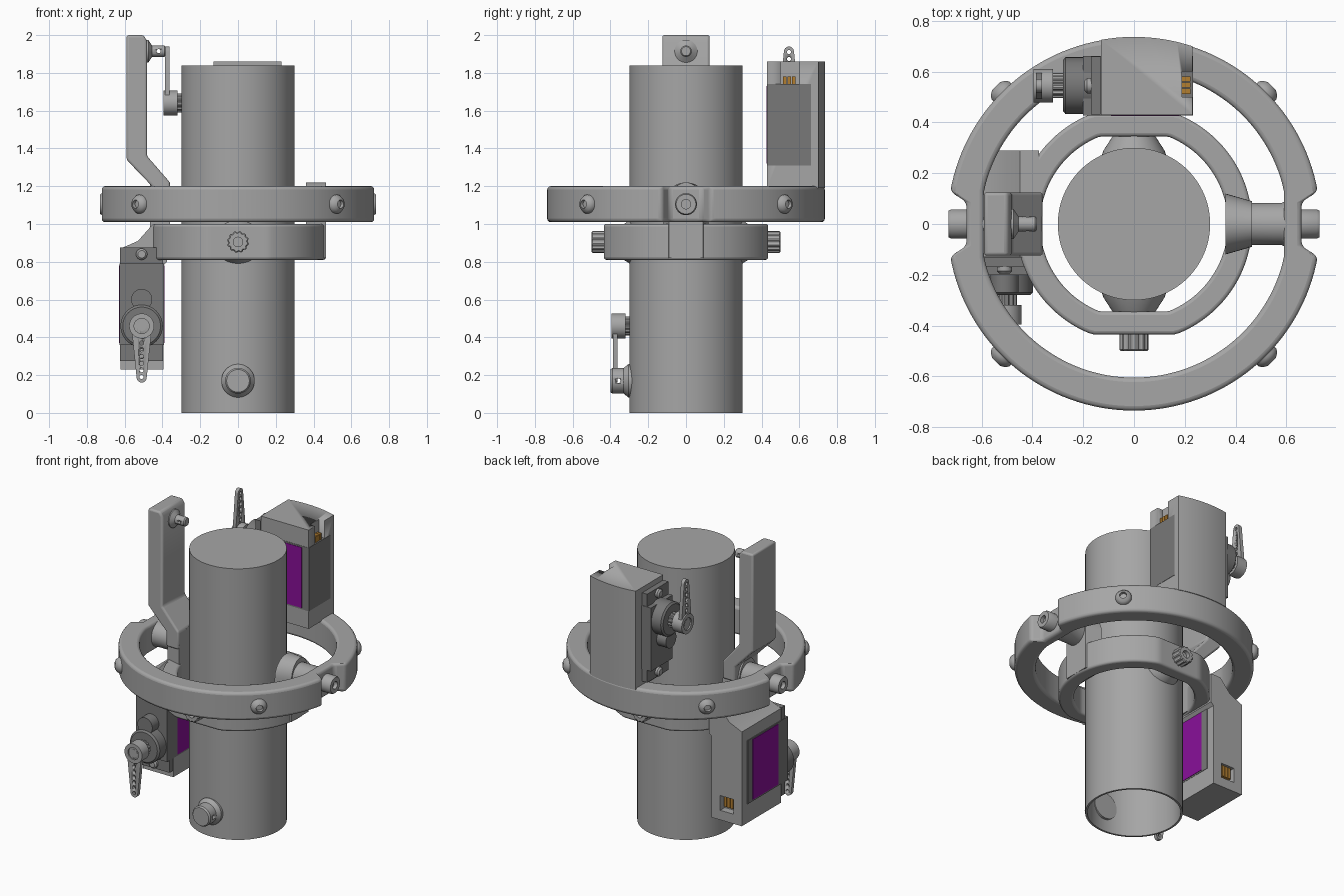
import bpy, bmesh
from math import sin, cos, pi, radians
from mathutils import Vector

cube = bpy.data.objects.get("Cube")
if cube:
    bpy.data.objects.remove(cube, do_unlink=True)


def material(name, rgb):
    m = bpy.data.materials.new(name)
    m.use_nodes = True
    m.diffuse_color = (*rgb, 1)
    m.node_tree.nodes["Principled BSDF"].inputs["Base Color"].default_value = (*rgb, 1)
    return m


GREY = material("light grey", (0.38, 0.38, 0.38))
DARK = material("dark grey", (0.19, 0.19, 0.19))
PURPLE = material("purple", (0.25, 0.005, 0.32))
BRASS = material("brass", (0.45, 0.21, 0.03))


def finish(name, bm, mat, bevel=0):
    bmesh.ops.recalc_face_normals(bm, faces=bm.faces)
    mesh = bpy.data.meshes.new(name)
    bm.to_mesh(mesh)
    bm.free()
    mesh.materials.append(mat)
    mesh.shade_smooth()
    mesh.set_sharp_from_angle(angle=radians(32))
    ob = bpy.data.objects.new(name, mesh)
    bpy.context.scene.collection.objects.link(ob)
    if bevel:
        mod = ob.modifiers.new("soft edges", "BEVEL")
        mod.width, mod.segments = bevel, 3
        mod.limit_method, mod.angle_limit = "ANGLE", radians(35)
    return ob


def prism(name, pts, lo, hi, place, mat, bevel=0):
    """Extrude an outline (b, c) along a, placed by a frame function."""
    bm = bmesh.new()
    ends = [[bm.verts.new(place(a, b, c)) for b, c in pts] for a in (lo, hi)]
    for loop in ends:
        bm.faces.new(loop)
    for i in range(len(pts)):
        j = (i + 1) % len(pts)
        bm.faces.new((ends[0][i], ends[0][j], ends[1][j], ends[1][i]))
    return finish(name, bm, mat, bevel)


def rect(b0, b1, c0, c1):
    return [(b0, c0), (b1, c0), (b1, c1), (b0, c1)]


def rod(name, origin, axis, profile, mat=GREY, seg=48, knurl=0):
    """Turn a profile of (distance, radius) points around an axis."""
    origin, axis = Vector(origin), Vector(axis).normalized()
    u = axis.orthogonal().normalized()
    v = axis.cross(u)
    bm = bmesh.new()
    rows = []
    for d, r in profile:
        row = []
        for i in range(seg if r else 1):
            t = 2 * pi * i / seg
            k = r - knurl * (i % 4 > 1) if r > 0.04 else r
            row.append(bm.verts.new(origin + axis * d + (u * cos(t) + v * sin(t)) * k))
        rows.append(row)
    for p, q in zip(rows, rows[1:]):
        for i in range(seg):
            j = (i + 1) % seg
            quad = [p[i % len(p)], p[j % len(p)], q[j % len(q)], q[i % len(q)]]
            bm.faces.new(list(dict.fromkeys(quad)))
    return finish(name, bm, mat)


def ring(name, outer, inner, z0, z1, bevel, seg=144):
    """Flat ring whose radii are functions of the angle."""
    bm = bmesh.new()
    loops = []
    for radius, z in ((outer, z0), (outer, z1), (inner, z1), (inner, z0)):
        ang = [2 * pi * i / seg for i in range(seg)]
        loops.append([bm.verts.new((radius(t) * cos(t), radius(t) * sin(t), z)) for t in ang])
    for k in range(4):
        p, q = loops[k], loops[(k + 1) % 4]
        for i in range(seg):
            j = (i + 1) % seg
            bm.faces.new((p[i], p[j], q[j], q[i]))
    return finish(name, bm, GREY, bevel)


def cut(ob, cutter):
    mod = ob.modifiers.new("cut", "BOOLEAN")
    mod.object, mod.operation, mod.solver = cutter, "DIFFERENCE", "EXACT"
    bpy.context.view_layer.objects.active = ob
    bpy.ops.object.modifier_apply(modifier=mod.name)
    bpy.data.objects.remove(cutter, do_unlink=True)


along_z = lambda a, b, c: (b, c, a)
along_y = lambda a, b, c: (b, a, c)
along_x = lambda a, b, c: (a, b, c)

# Tube, open at the bottom, with its control pin
rod("tube", (0, 0, 0), (0, 0, 1),
    [(1.84, 0), (1.84, 0.3), (0, 0.3), (0, 0.287), (1.8, 0.287), (1.8, 0)], seg=96)
pin = rod("tube_pin", (0, 0, 0.17), (0, -1, 0),
          [(0.27, 0), (0.27, 0.088), (0.305, 0.088), (0.33, 0.068), (0.39, 0.068), (0.4, 0.06), (0.4, 0)])
cut(pin, rod("pin_cutter", (-0.2, -0.36, 0.17), (1, 0, 0), [(0, 0), (0, 0.013), (0.4, 0.013), (0.4, 0)], seg=16))


# Gimbal rings
def outer_edge(t):
    off = min(abs(t - k * pi) for k in range(3))
    return 0.66 / cos(off) if off < 0.14 else 0.735


def inner_edge(t):
    return min(0.605, 0.59 / max(abs(cos(t)), 0.1))


ring("outer_ring", outer_edge, inner_edge, 1.01, 1.2, 0.018)
ring("inner_ring", lambda t: min(0.465, 0.435 / max(abs(sin(t)), 0.1)),
     lambda t: min(0.37, 0.345 / max(abs(sin(t)), 0.1)), 0.81, 1.0, 0.014)

# Pivots, lugs and bolts, mirrored on both sides
SOCKET = [(0.5, 0.025), (0.475, 0.025), (0.475, 0)]
for s, side in ((1, "left"), (-1, "right")):
    rod(side + "_outer_pivot", (0, 0, 1.105), (s, 0, 0),
        [(0.44, 0), (0.44, 0.082), (0.58, 0.082), (0.6, 0.092), (0.63, 0.092), (0.63, 0)])
    rod(side + "_outer_bolt", (s * 0.23, 0, 1.105), (s, 0, 0),
        [(0.4, 0), (0.4, 0.058), (0.49, 0.058), (0.5, 0.052)] + SOCKET)
    arch = [(-0.12, 0.82), (0.12, 0.82)] + [(0.12 * cos(pi * i / 20), 1.1 + 0.12 * sin(pi * i / 20)) for i in range(21)]
    lug = prism(side + "_lug", arch, s * 0.36, s * 0.465, along_x, GREY)
    for v in lug.data.vertices:
        if abs(v.co.x) > 0.4:
            v.co.y *= 0.75
for s, side in ((1, "back"), (-1, "front")):
    rod(side + "_inner_pivot", (0, 0, 0.905), (0, s, 0),
        [(0.26, 0), (0.26, 0.13), (0.29, 0.12), (0.352, 0.08), (0.352, 0)])
    rod(side + "_inner_bolt", (0, 0, 0.905), (0, s, 0),
        [(0.42, 0), (0.42, 0.058), (0.495, 0.058), (0.5, 0.052)] + SOCKET, knurl=0.006)
for k in range(4):
    t = pi / 4 + k * pi / 2
    rod("ring_screw_%d" % k, (0, 0, 1.105), (cos(t), sin(t), 0),
        [(0.71, 0), (0.71, 0.05), (0.742, 0.05), (0.758, 0.04), (0.768, 0.022), (0.75, 0.02), (0.75, 0)])

# Control arm with its pin
prism("control_arm", [(-0.59, 2.0), (-0.5, 2.0), (-0.482, 1.97), (-0.482, 1.36), (-0.36, 1.22), (-0.36, 1.1),
                      (-0.455, 1.1), (-0.455, 1.2), (-0.59, 1.34)], -0.125, 0.125, along_y, GREY, 0.012)
arm_pin = rod("arm_pin", (0, 0, 1.915), (-1, 0, 0),
              [(0.5, 0), (0.5, 0.06), (0.475, 0.06), (0.455, 0.03), (0.39, 0.03), (0.383, 0.024), (0.383, 0)])
cut(arm_pin, rod("arm_cutter", (-0.42, -0.2, 1.915), (0, 1, 0), [(0, 0), (0, 0.011), (0.4, 0.011), (0.4, 0)], seg=16))


# Servo: a runs towards the horn, b outwards, c towards the horn tip
def servo(name, place):
    axis = Vector(place(1, 0, 0)) - Vector(place(0, 0, 0))
    prism(name + "_body", rect(-0.117, 0.117, -0.215, 0.215), -0.232, 0.2, place, DARK)
    prism(name + "_flange", rect(-0.114, 0.114, -0.3, 0.3), 0.132, 0.17, place, DARK)
    for s, face in ((-1, "inner"), (1, "outer")):
        prism(name + "_label_" + face, rect(s * 0.116, s * 0.12, -0.205, 0.205), -0.18, 0.09, place, PURPLE)
    for c in (-0.265, 0.265):
        rod(name + "_ear_screw", place(0, 0, c), axis,
            [(0.16, 0), (0.16, 0.03), (0.185, 0.03), (0.195, 0.02), (0.195, 0)], seg=24)
    hub = place(0, 0, 0.115)
    rod(name + "_gear_case", hub, axis, [(0.15, 0), (0.15, 0.112), (0.27, 0.112), (0.28, 0.1), (0.28, 0)], DARK)
    rod(name + "_gear_bump", place(0, 0, -0.025), axis, [(0.15, 0), (0.15, 0.056), (0.27, 0.056), (0.27, 0)], DARK)
    rod(name + "_spline", hub, axis, [(0.27, 0), (0.27, 0.05), (0.33, 0.05), (0.33, 0)], knurl=0.006)
    rod(name + "_horn_hub", hub, axis,
        [(0.32, 0), (0.32, 0.066), (0.395, 0.066), (0.395, 0.04), (0.38, 0.04), (0.38, 0.026), (0.388, 0.026), (0.388, 0)])
    # Tapered horn with a row of holes
    n = 12
    outline = [(0.027 * cos(pi * i / n), 0.385 + 0.03 * sin(pi * i / n)) for i in range(n + 1)]
    outline += [(-0.055 * cos(pi * i / n), 0.115 - 0.055 * sin(pi * i / n)) for i in range(n + 1)]
    horn = prism(name + "_horn", outline, 0.362, 0.386, place, GREY)
    for k in range(6):
        cut(horn, rod("hole_cutter", place(0, 0, 0.385 - 0.036 * k), axis,
                      [(0.3, 0), (0.3, 0.011), (0.45, 0.011), (0.45, 0)], seg=16))


upper = lambda a, b, c: (-a, 0.545 + b, 1.525 + c)
lower = lambda a, b, c: (-0.51 - b, -a, 0.575 - c)
servo("upper_servo", upper)
servo("lower_servo", lower)

# Upper housing, its outside following the ring
arc = [(0.23 - 0.03 * i, (0.737 ** 2 - (0.23 - 0.03 * i) ** 2) ** 0.5) for i in range(13)]
upper_housing = prism("upper_housing", [(-0.13, 0.43), (0.23, 0.43)] + arc, 1.19, 1.86, along_z, GREY)
cut(upper_housing, prism("slot_cutter", rect(-0.045, 0.055, 0.18, 0.5), -0.4, -0.19, upper, GREY))

# Lower housing, sloping up into the inner ring
lower_housing = prism("lower_housing", [(-0.395, 0.23), (-0.622, 0.23), (-0.622, 0.87), (-0.53, 0.91), (-0.45, 1.0),
                                        (-0.375, 1.0), (-0.375, 0.8), (-0.395, 0.78)], -0.13, 0.29, along_y, GREY)
cut(lower_housing, prism("slot_cutter", rect(-0.05, 0.05, 0.18, 0.28), -0.4, -0.24, lower, GREY))

# Cable contacts in the slots
for name, place, back in (("upper", upper, -0.222), ("lower", lower, -0.275)):
    for k in range(3):
        b = -0.022 + 0.024 * k
        prism("%s_contact_%d" % (name, k), rect(b - 0.01, b + 0.01, 0.181, 0.255), back, -0.18, place, BRASS)
